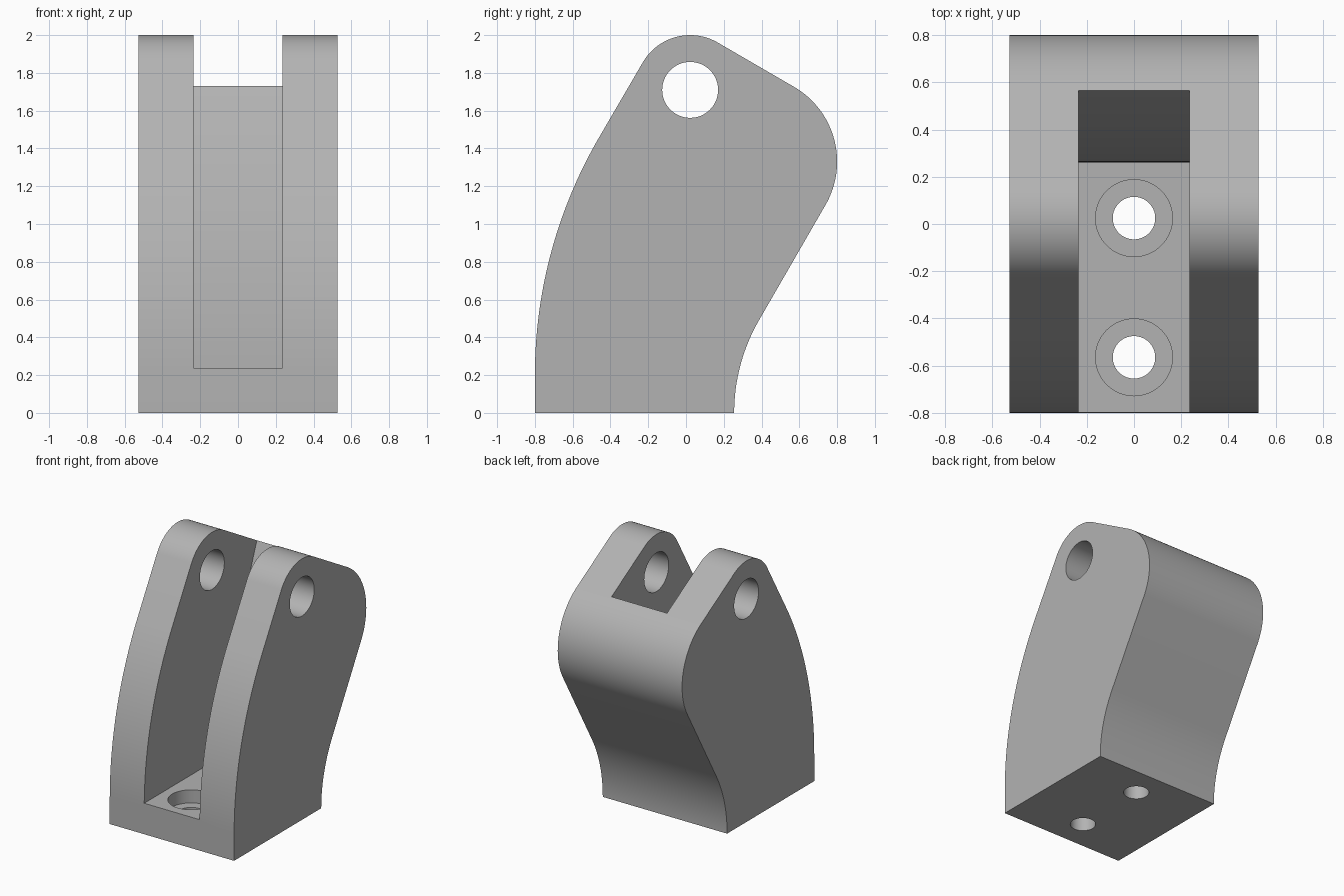
import bpy, bmesh, math

cube = bpy.data.objects.get("Cube")
if cube:
    bpy.data.objects.remove(cube, do_unlink=True)

HALF_W = 0.527      # half width of the bracket
SLOT_W = 0.235      # half width of the slot
FLOOR = 0.237       # height of the slot floor
PIN = (0.022, 1.71)  # pin hole centre (y, z)

grey = bpy.data.materials.new("plain grey")
grey.use_nodes = True
grey.diffuse_color = (0.45, 0.45, 0.45, 1)
grey.node_tree.nodes["Principled BSDF"].inputs["Base Color"].default_value = grey.diffuse_color


def arc(cy, cz, r, start, end, steps=24):
    """Points (y, z) along an arc, angles in degrees."""
    angles = [math.radians(start + (end - start) * i / steps) for i in range(steps + 1)]
    return [(cy + r * math.cos(a), cz + r * math.sin(a)) for a in angles]


def prism(name, profile, half_width):
    """Side profile extruded across the width."""
    bm = bmesh.new()
    face = bm.faces.new([bm.verts.new((-half_width, y, z)) for y, z in profile])
    grown = bmesh.ops.extrude_face_region(bm, geom=[face])["geom"]
    bmesh.ops.translate(bm, vec=(2 * half_width, 0, 0),
                        verts=[v for v in grown if isinstance(v, bmesh.types.BMVert)])
    bmesh.ops.recalc_face_normals(bm, faces=bm.faces)
    mesh = bpy.data.meshes.new(name)
    bm.to_mesh(mesh)
    bm.free()
    obj = bpy.data.objects.new(name, mesh)
    bpy.context.collection.objects.link(obj)
    mesh.materials.append(grey)
    return obj


def upright_cylinder(name, y, r, bottom, top):
    bpy.ops.mesh.primitive_cylinder_add(vertices=64, radius=r, depth=top - bottom,
                                        location=(0, y, (top + bottom) / 2))
    obj = bpy.context.object
    obj.name = name
    obj.data.materials.append(grey)
    return obj


# Solid body: base, curved back, rounded shoulder, pin eye, curved front
profile = [(-0.8, 0)]
profile += arc(1.235, 0, 0.98, 180, 150)
profile += arc(0.342, 1.33, 0.458, -30, 60, 40)
profile += arc(*PIN, 0.29, 60, 150, 32)
profile += arc(1.7, 0.2, 2.5, 150, 180, 32)
bracket = prism("bracket", profile, HALF_W)

# Slot with a gently curved rear wall, open at the front and top
slot = [(-1, FLOOR)] + arc(4.06, FLOOR, 3.8, 180, 150, 40) + [(-1, 2.2)]
cutters = [prism("slot_cutter", slot, SLOT_W)]

# Pin hole through both lugs
cutters.append(prism("pin_hole_cutter", arc(*PIN, 0.148, 0, 360 - 360 / 64, 63), 1))

# Two counterbored screw holes in the floor
for y in (0.025, -0.565):
    cutters.append(upright_cylinder("screw_hole_cutter", y, 0.09, -0.1, 0.5))
    cutters.append(upright_cylinder("counterbore_cutter", y, 0.163, FLOOR - 0.1, FLOOR + 0.1))

bpy.ops.object.select_all(action="DESELECT")
bracket.select_set(True)
bpy.context.view_layer.objects.active = bracket
for cutter in cutters:
    cutter.hide_render = True
    cut = bracket.modifiers.new("cut", "BOOLEAN")
    cut.operation = "DIFFERENCE"
    cut.solver = "EXACT"
    cut.object = cutter
    bpy.ops.object.modifier_apply(modifier=cut.name)
    bpy.data.objects.remove(cutter, do_unlink=True)

bpy.ops.object.shade_smooth_by_angle(angle=math.radians(25))
